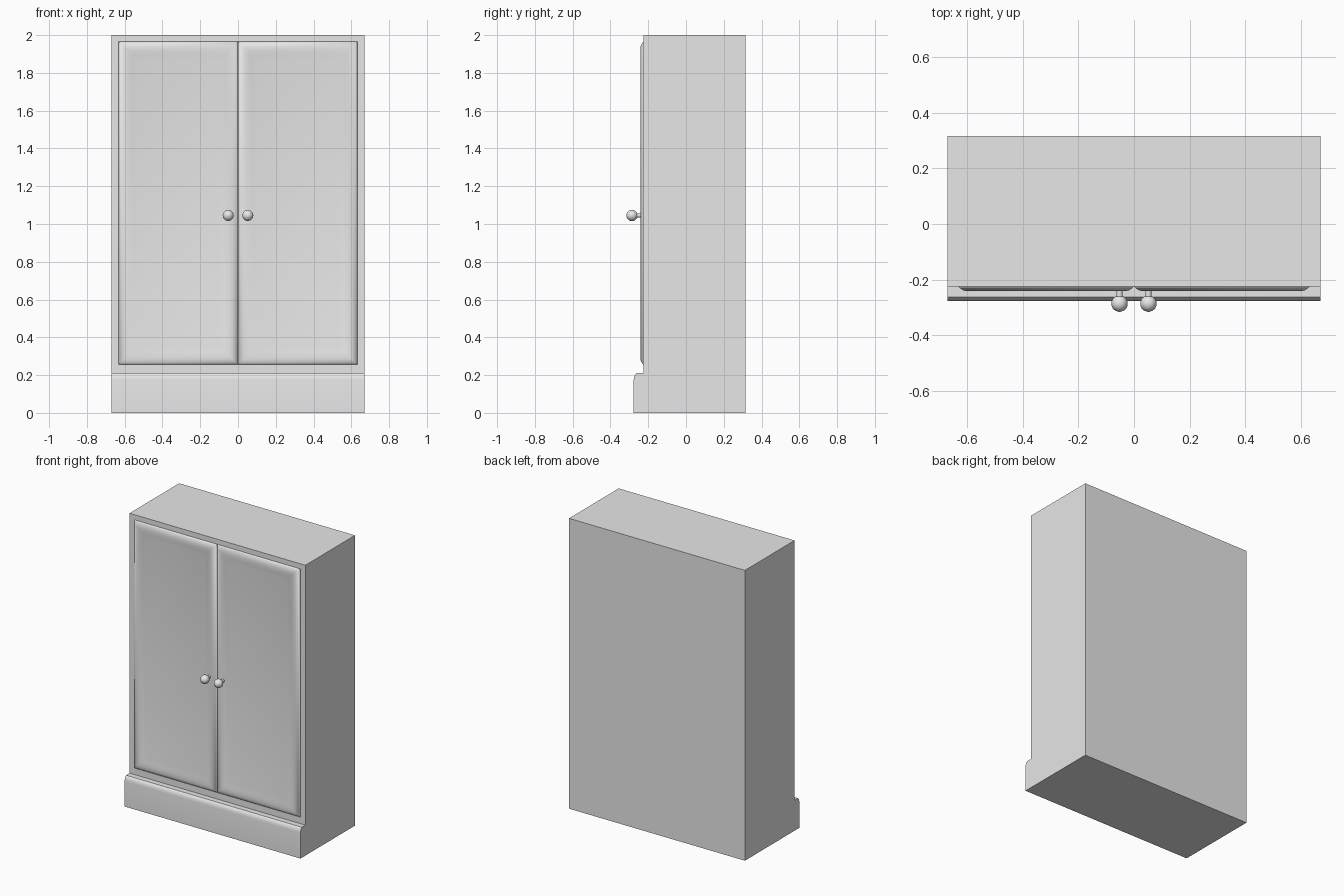
import bpy, bmesh, math

cube = bpy.data.objects.get("Cube")
if cube:
    bpy.data.objects.remove(cube, do_unlink=True)

# Single painted finish
paint = bpy.data.materials.new("light_grey_paint")
paint.use_nodes = True
grey = (0.8, 0.8, 0.8, 1)
paint.diffuse_color = grey
paint.node_tree.nodes["Principled BSDF"].inputs["Base Color"].default_value = grey

HALF_WIDTH = 0.67
BACK, FRONT = 0.316, -0.224


def finish(name, bm, angle=40):
    """Turn a bmesh into a painted, smooth-shaded object."""
    bmesh.ops.recalc_face_normals(bm, faces=bm.faces)
    mesh = bpy.data.meshes.new(name)
    bm.to_mesh(mesh)
    bm.free()
    obj = bpy.data.objects.new(name, mesh)
    bpy.context.collection.objects.link(obj)
    mesh.materials.append(paint)
    bpy.ops.object.select_all(action="DESELECT")
    obj.select_set(True)
    bpy.context.view_layer.objects.active = obj
    bpy.ops.object.shade_smooth_by_angle(angle=math.radians(angle))
    return obj


def bridge(bm, rings):
    """Join successive vertex rings with quads and cap both ends."""
    for a, b in zip(rings, rings[1:]):
        n = len(a)
        for i in range(n):
            j = (i + 1) % n
            bm.faces.new((a[i], a[j], b[j], b[i]))
    bm.faces.new(rings[0])
    bm.faces.new(rings[-1])


def extrude_x(name, profile):
    """Extrude a (y, z) side profile across the cabinet width."""
    bm = bmesh.new()
    bridge(bm, [[bm.verts.new((x, y, z)) for y, z in profile]
                for x in (-HALF_WIDTH, HALF_WIDTH)])
    return finish(name, bm)


def door(name, x0, x1, z0, z1):
    """Panelled door from nested rectangles: (inset, y) moulding section."""
    section = [(0, -0.21), (0, FRONT), (0.008, -0.232), (0.018, -0.2385),
               (0.03, -0.241), (0.05, -0.2395), (0.072, -0.235), (0.093, -0.231)]
    bm = bmesh.new()
    bridge(bm, [[bm.verts.new(p) for p in
                 ((x0 + d, y, z0 + d), (x1 - d, y, z0 + d),
                  (x1 - d, y, z1 - d), (x0 + d, y, z1 - d))]
                for d, y in section])
    return finish(name, bm, 50)


def knob(name, x, z):
    """Round knob on a short stem, turned about the y axis."""
    section = [(0.011, -0.225), (0.011, -0.262)]
    section += [(0.03 * math.sin(a), -0.286 + 0.03 * math.cos(a))
                for a in (math.radians(d) for d in range(30, 180, 24))]
    bm = bmesh.new()
    sides = 12
    bridge(bm, [[bm.verts.new((x + r * math.cos(t), y, z + r * math.sin(t)))
                 for t in (math.tau * i / sides for i in range(sides))]
                for r, y in section])
    return finish(name, bm, 60)


# Carcass with a moulded plinth board along the front
extrude_x("cabinet_body", [(BACK, 0), (FRONT, 0), (FRONT, 2), (BACK, 2)])
extrude_x("plinth", [(FRONT, 0), (-0.277, 0), (-0.277, 0.175), (-0.275, 0.19),
                     (-0.27, 0.202), (-0.262, 0.21), (FRONT, 0.21)])

# Pair of doors and knobs
for side, s in (("left", 1), ("right", -1)):
    x0, x1 = sorted((0.0, s * 0.632))
    door(side + "_door", x0, x1, 0.255, 1.965)
    knob(side + "_knob", s * 0.052, 1.045)
